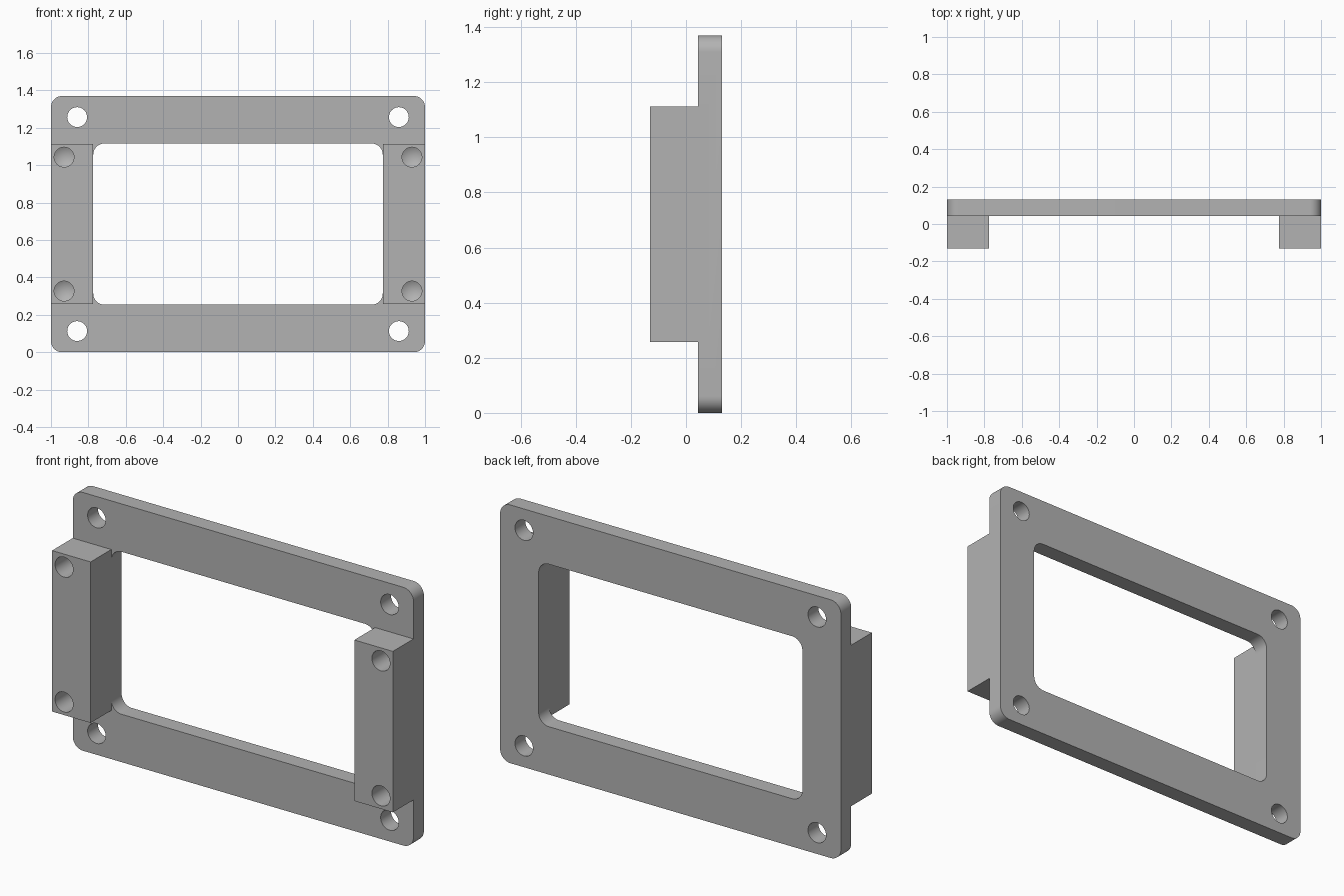
import bpy, bmesh, math
from mathutils import Matrix, Vector

cube = bpy.data.objects.get("Cube")
if cube:
    bpy.data.objects.remove(cube, do_unlink=True)

HEIGHT = 1.37
MID = HEIGHT / 2
FRONT, PLATE_FRONT, BACK = -0.13, 0.043, 0.13
HOLE_R = 0.053

grey = bpy.data.materials.new("grey plastic")
grey.use_nodes = True
grey.diffuse_color = (0.45, 0.45, 0.45, 1)
grey.node_tree.nodes["Principled BSDF"].inputs["Base Color"].default_value = grey.diffuse_color


def add_object(name, bm):
    bmesh.ops.recalc_face_normals(bm, faces=bm.faces)
    mesh = bpy.data.meshes.new(name)
    bm.to_mesh(mesh)
    bm.free()
    mesh.materials.append(grey)
    ob = bpy.data.objects.new(name, mesh)
    bpy.context.collection.objects.link(ob)
    return ob


def slab(name, half_w, half_h, y0, y1, x=0, radius=0):
    """Box around (x, MID) whose y-direction edges may be rounded."""
    bm = bmesh.new()
    size = Matrix.Diagonal((2 * half_w, y1 - y0, 2 * half_h, 1))
    bmesh.ops.create_cube(bm, size=1, matrix=Matrix.Translation((x, (y0 + y1) / 2, MID)) @ size)
    if radius:
        edges = [e for e in bm.edges if abs(e.verts[0].co.y - e.verts[1].co.y) > 1e-4]
        bmesh.ops.bevel(bm, geom=edges, offset=radius, segments=12, profile=0.5, affect='EDGES')
    return add_object(name, bm)


def drill(name, x, z, y0, y1, tip=0):
    """Round cutter along y, with an optional pointed end."""
    bm = bmesh.new()
    turn = Matrix.Rotation(-math.pi / 2, 4, 'X')
    bmesh.ops.create_cone(bm, cap_ends=True, segments=40, radius1=HOLE_R, radius2=HOLE_R, depth=y1 - y0,
                          matrix=Matrix.Translation((x, (y0 + y1) / 2, z)) @ turn)
    if tip:
        end = max(bm.faces, key=lambda f: f.calc_center_median().y)
        point = bmesh.ops.poke(bm, faces=[end])["verts"][0]
        point.co = Vector((x, y1 + tip, z))
    return add_object(name, bm)


def combine(target, other, operation):
    mod = target.modifiers.new(operation.lower(), 'BOOLEAN')
    mod.operation = operation
    mod.solver = 'EXACT'
    mod.object = other
    other.hide_render = True
    bpy.context.view_layer.objects.active = target
    bpy.ops.object.modifier_apply(modifier=mod.name)
    bpy.data.objects.remove(other, do_unlink=True)


# Rounded plate with its window
frame = slab("mounting_frame", 1, MID, PLATE_FRONT, BACK, radius=0.06)
combine(frame, slab("window_cutter", 0.774, 0.431, -0.3, 0.3, radius=0.06), 'DIFFERENCE')

# Upright blocks on both sides of the front
for side in (-1, 1):
    block = slab("side_block", 0.113, 0.427, FRONT, PLATE_FRONT + 0.04, x=side * 0.887)
    combine(frame, block, 'UNION')

# Through holes in the plate corners and blind screw holes in the blocks
for side in (-1, 1):
    for end in (-1, 1):
        combine(frame, drill("corner_hole", side * 0.86, MID + end * 0.572, -0.3, 0.3), 'DIFFERENCE')
        combine(frame, drill("screw_hole", side * 0.93, MID + end * 0.358, -0.3, 0.05, tip=0.03), 'DIFFERENCE')

# Smooth rounded walls, crisp edges
bpy.ops.object.select_all(action='DESELECT')
frame.select_set(True)
bpy.context.view_layer.objects.active = frame
bpy.ops.object.shade_smooth_by_angle(angle=math.radians(25))
